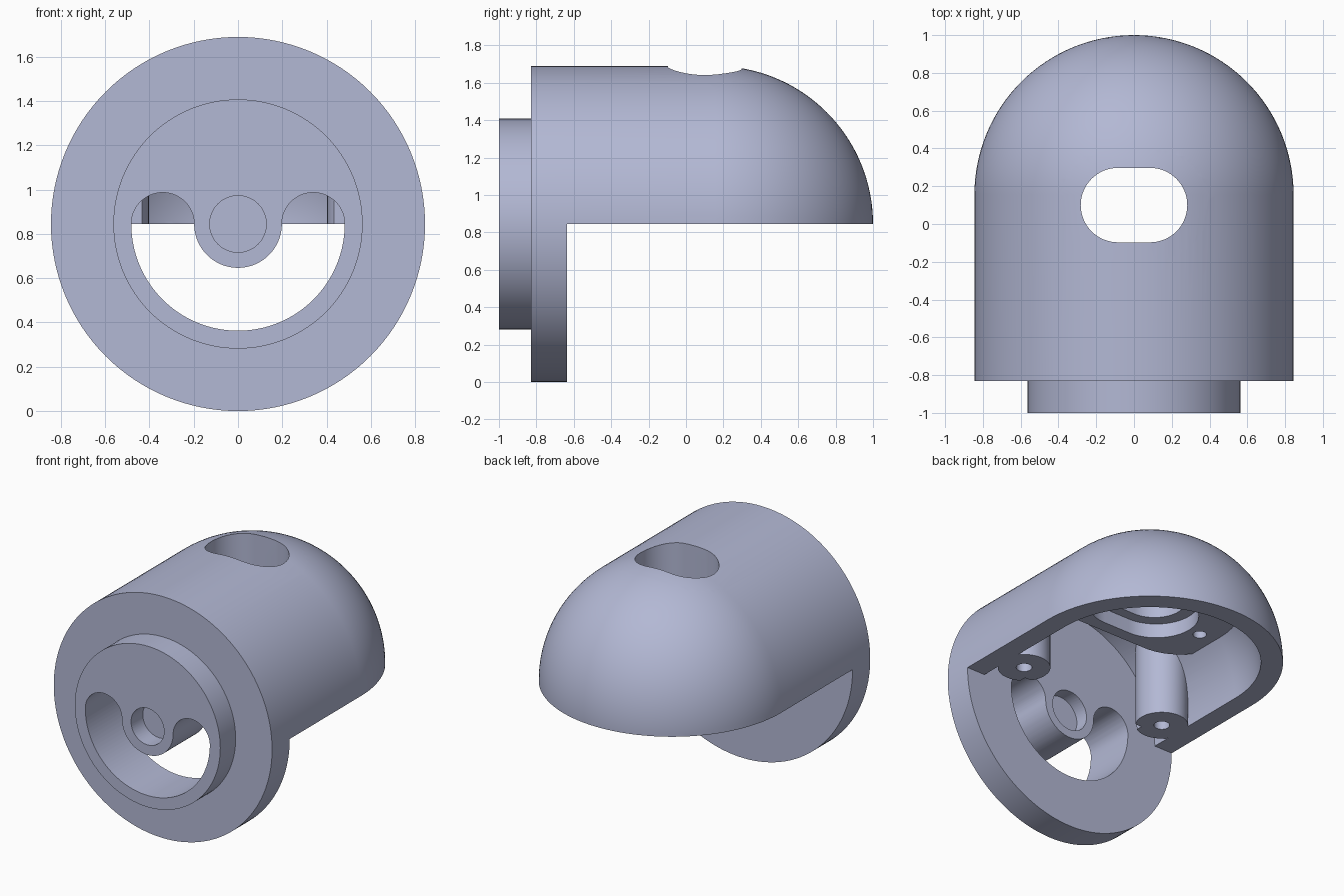
import bpy, bmesh, math
from mathutils import Vector

if "Cube" in bpy.data.objects:
    bpy.data.objects.remove(bpy.data.objects["Cube"])

ZC = 0.845           # height of the main axis
R = 0.845            # outer radius
DOME_Y = 0.155       # centre of the spherical end
PLATE_Y = -0.635     # back face of the mounting plate
SLOT_Y = 0.10        # centre of the top slot


def finish(name, bm):
    bmesh.ops.remove_doubles(bm, verts=bm.verts, dist=1e-5)
    bmesh.ops.recalc_face_normals(bm, faces=bm.faces)
    me = bpy.data.meshes.new(name)
    bm.to_mesh(me)
    bm.free()
    ob = bpy.data.objects.new(name, me)
    bpy.context.collection.objects.link(ob)
    return ob


def lathe(name, profile, steps=128):
    """Spin (y, radius) points around the main axis."""
    bm = bmesh.new()
    vs = [bm.verts.new((r, y, ZC)) for y, r in profile]
    es = [bm.edges.new(p) for p in zip(vs, vs[1:])]
    bmesh.ops.spin(bm, geom=vs + es, cent=(0, 0, ZC), axis=(0, 1, 0),
                   angle=math.tau, steps=steps, use_merge=False)
    return finish(name, bm)


def loft(name, loops):
    """Close a solid through loops of equal length."""
    bm = bmesh.new()
    rows = [[bm.verts.new(p) for p in lp] for lp in loops]
    n = len(rows[0])
    for a, b in zip(rows, rows[1:]):
        for i in range(n):
            j = (i + 1) % n
            bm.faces.new((a[i], a[j], b[j], b[i]))
    bm.faces.new(rows[0][::-1])
    bm.faces.new(rows[-1])
    return finish(name, bm)


def prism_z(name, pts, lo, hi):
    return loft(name, [[(x, y, z) for x, y in pts] for z in (lo, hi)])


def prism_y(name, pts, lo, hi):
    return loft(name, [[(x, y, z) for x, z in pts] for y in (lo, hi)])


def arc(cx, cy, r, a0, a1, n=32):
    return [(cx + r * math.cos(math.radians(a0 + (a1 - a0) * i / n)),
             cy + r * math.sin(math.radians(a0 + (a1 - a0) * i / n))) for i in range(n + 1)]


def circle(cx, cy, r):
    return arc(cx, cy, r, 0, 360, 48)[:-1]


def stadium(half, r):
    return arc(half, SLOT_Y, r, -90, 90) + arc(-half, SLOT_Y, r, 90, 270)


def cut(target, tool):
    m = target.modifiers.new("cut", 'BOOLEAN')
    m.operation = 'DIFFERENCE'
    m.solver = 'EXACT'
    m.object = tool
    bpy.context.view_layer.objects.active = target
    bpy.ops.object.modifier_apply(modifier=m.name)
    bpy.data.objects.remove(tool)


def dome(r, n=32):
    return [(DOME_Y + r * math.sin(math.pi / 2 * i / n),
             r * math.cos(math.pi / 2 * i / n) if i < n else 0) for i in range(n + 1)]


# Outer solid: front spigot, barrel and domed end
housing = lathe("housing", [(-1, 0), (-1, 0.563), (-0.83, 0.563), (-0.83, R)] + dome(R))

# Remove the lower half behind the mounting plate
cut(housing, prism_z("lower_cut", [(-1, PLATE_Y), (1, PLATE_Y), (1, 1.5), (-1, 1.5)], -0.5, ZC))

# Cavity, leaving two screw posts and the pad under the roof
cavity = lathe("cavity", [(PLATE_Y, 0), (PLATE_Y, 0.705)] + dome(0.705))
for s in (-1, 1):
    cut(cavity, prism_z("post", circle(s * 0.57, -0.405, 0.167), ZC, 2))
cut(cavity, prism_z("pad", stadium(0.3, 0.355), 1.245, 2))
cut(housing, cavity)

# Blind screw holes in the posts and the pad
for s in (-1, 1):
    cut(housing, prism_z("post_hole", circle(s * 0.57, -0.405, 0.05), 0.7, 1.15))
    cut(housing, prism_z("pad_hole", circle(s * 0.46, SLOT_Y, 0.043), 1.1, 1.4))

# Top slot with a recess below and a chamfered mouth
cut(housing, prism_z("slot", stadium(0.085, 0.197), 1.0, 2))
cut(housing, prism_z("slot_recess", stadium(0.1, 0.27), 1.0, 1.345))
inner, outer = stadium(0.085, 0.197), stadium(0.11, 0.29)
low, high = [], []
for (xi, yi), (xo, yo) in zip(inner, outer):
    z = ZC + math.sqrt(R * R - xo * xo - max(0, yo - DOME_Y) ** 2)
    a, b = Vector((xi, yi, z - 0.1)), Vector((xo, yo, z))
    low.append(a)
    high.append(b + (b - a) * 1.5)
cut(housing, loft("slot_chamfer", [low, high]))

# Half-ring opening with rounded ends through the plate
ring = (arc(0, ZC, 0.482, 180, 360, 64) + arc(0.34, ZC, 0.142, 0, 180)[1:-1]
        + arc(0, ZC, 0.198, 360, 180, 48) + arc(-0.34, ZC, 0.142, 0, 180)[1:-1])
cut(housing, prism_y("ring_opening", ring, -1.2, -0.5))

# Central bore with a counterbore on each side
for r, lo, hi in ((0.077, -1.2, -0.5), (0.128, -1.2, -0.87), (0.14, -0.73, -0.5)):
    cut(housing, prism_y("bore", circle(0, ZC, r), lo, hi))

# Finish
mat = bpy.data.materials.new("blue_grey")
mat.diffuse_color = (0.45, 0.48, 0.66, 1)
mat.use_nodes = True
mat.node_tree.nodes["Principled BSDF"].inputs["Base Color"].default_value = mat.diffuse_color
housing.data.materials.clear()
housing.data.materials.append(mat)
bpy.ops.object.select_all(action='DESELECT')
housing.select_set(True)
bpy.context.view_layer.objects.active = housing
bpy.ops.object.shade_smooth_by_angle(angle=math.radians(30))
